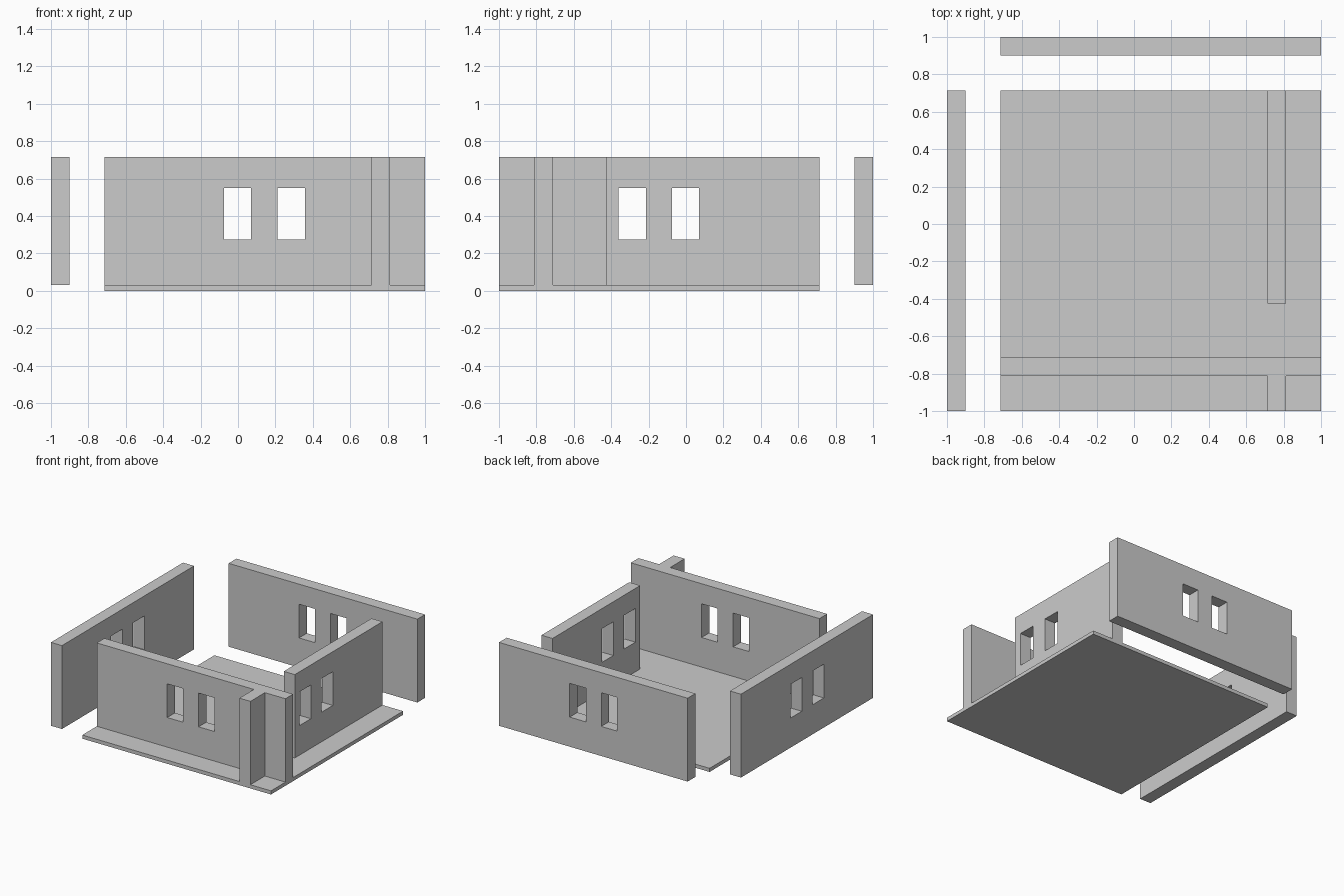
import bpy, bmesh
from mathutils import Vector

if "Cube" in bpy.data.objects:
    bpy.data.objects.remove(bpy.data.objects["Cube"])

Z0, Z1 = 0.03, 0.715          # wall bottom and top
SILL, HEAD = 0.273, 0.55      # window heights
T = 0.1                       # wall thickness


def finish(name, bm):
    bmesh.ops.recalc_face_normals(bm, faces=bm.faces)
    mesh = bpy.data.meshes.new(name)
    bm.to_mesh(mesh)
    bm.free()
    bpy.context.collection.objects.link(bpy.data.objects.new(name, mesh))


def box(name, lo, hi):
    bm = bmesh.new()
    bmesh.ops.create_cube(bm, size=1)
    for v in bm.verts:
        v.co = Vector([a + (c + 0.5) * (b - a) for a, b, c in zip(lo, hi, v.co)])
    finish(name, bm)


def wall(name, axis, start, end, offset, windows, thickness=T):
    """Wall along x (axis 0) or y (axis 1), with open windows."""
    us = [start] + [u for w in windows for u in w] + [end]
    zs = [Z0, SILL, HEAD, Z1]
    bm = bmesh.new()

    def point(u, z):
        return (u, offset, z) if axis == 0 else (offset, u, z)

    # odd columns in the middle row are the window openings
    grid = [[bm.verts.new(point(u, z)) for z in zs] for u in us]
    for i in range(len(us) - 1):
        for j in range(3):
            if j == 1 and i % 2 == 1:
                continue
            bm.faces.new((grid[i][j], grid[i + 1][j],
                          grid[i + 1][j + 1], grid[i][j + 1]))
    ext = bmesh.ops.extrude_face_region(bm, geom=bm.faces[:], use_keep_orig=True)
    move = Vector((0, thickness, 0) if axis == 0 else (thickness, 0, 0))
    bmesh.ops.translate(bm, vec=move,
                        verts=[g for g in ext["geom"] if isinstance(g, bmesh.types.BMVert)])
    finish(name, bm)


x_windows = [(-0.075, 0.07), (0.21, 0.357)]
y_windows = [(-0.362, -0.215), (-0.075, 0.07)]

# Floor slab
box("floor", (-0.715, -1, 0), (1, 0.715, Z0))

# Detached outer walls
wall("left_wall", 1, -1, 0.715, -1, y_windows)
wall("back_wall", 0, -0.715, 1, 0.9, x_windows)

# Walls standing on the floor; the doorway is the gap at the right wall
wall("front_wall", 0, -0.715, 1, -0.812, x_windows)
wall("right_wall", 1, -0.424, 0.715, 0.713, y_windows)

# Short wall continuing past the front wall at the crossing
box("right_wall_stub", (0.713, -1, Z0), (0.813, -0.812, Z1))
